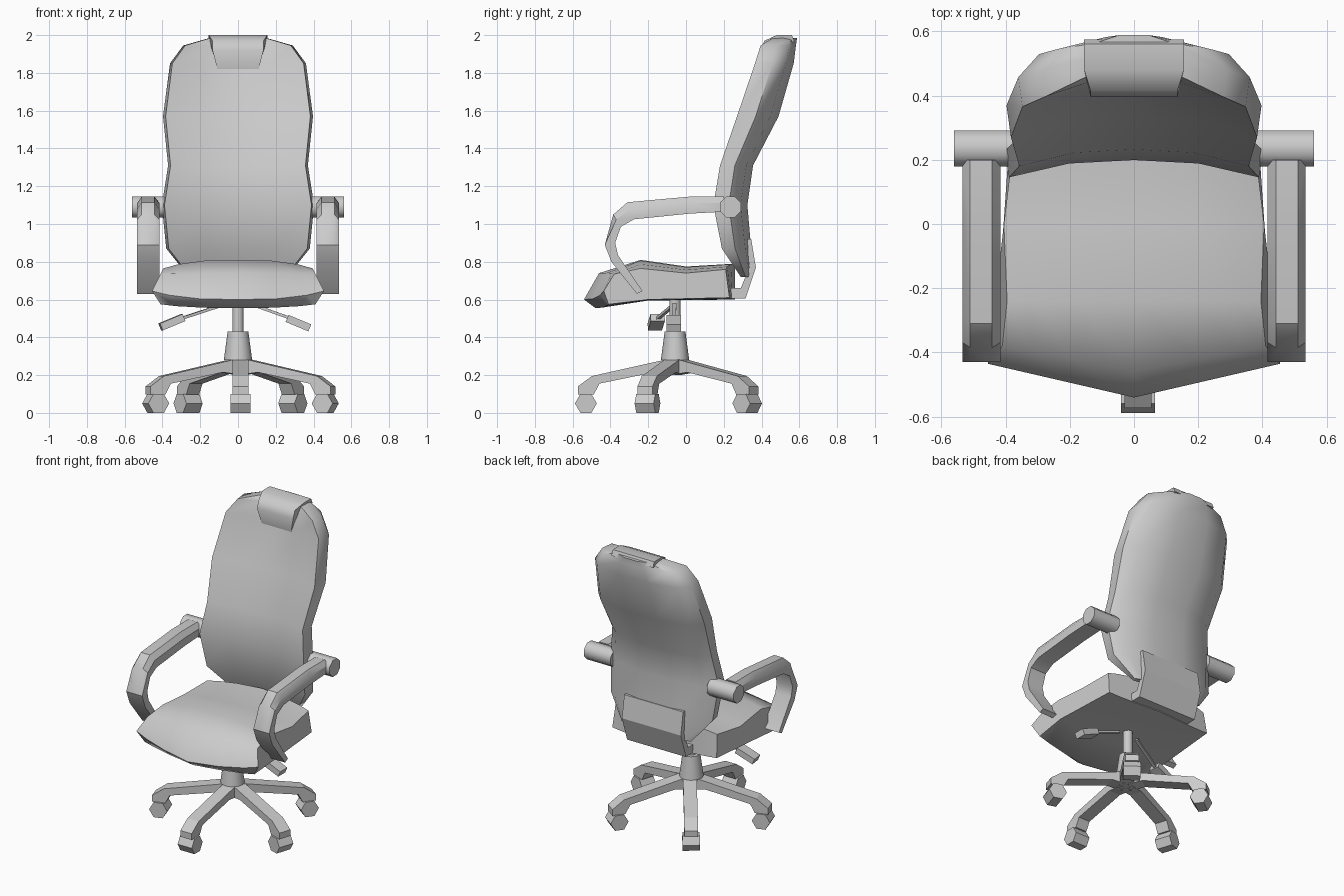
import bpy, bmesh, math
from mathutils import Matrix, Vector

if "Cube" in bpy.data.objects:
    bpy.data.objects.remove(bpy.data.objects["Cube"])


def loft(name, rings, matrix=None, smooth=None):
    """Skin a list of equal-length point rings and cap both ends."""
    bm = bmesh.new()
    rows = [[bm.verts.new(p) for p in ring] for ring in rings]
    n = len(rows[0])
    for a, b in zip(rows, rows[1:]):
        for i in range(n):
            j = (i + 1) % n
            bm.faces.new((a[i], a[j], b[j], b[i]))
    bm.faces.new(rows[0])
    bm.faces.new(rows[-1])
    if matrix:
        bm.transform(matrix)
    bmesh.ops.recalc_face_normals(bm, faces=bm.faces)
    me = bpy.data.meshes.new(name)
    bm.to_mesh(me)
    bm.free()
    ob = bpy.data.objects.new(name, me)
    bpy.context.collection.objects.link(ob)
    if smooth:
        bpy.ops.object.select_all(action='DESELECT')
        bpy.context.view_layer.objects.active = ob
        ob.select_set(True)
        bpy.ops.object.shade_smooth_by_angle(angle=math.radians(smooth))
    return ob


def extrude_x(name, profile, x0, x1, matrix=None, smooth=None):
    return loft(name, [[(x, y, z) for y, z in profile] for x in (x0, x1)], matrix, smooth)


def polygon(n, r, y, z, phase=0.0):
    return [(y + r * math.cos(2 * math.pi * (i + phase) / n),
             z + r * math.sin(2 * math.pi * (i + phase) / n)) for i in range(n)]


def bar(name, a, b, w, h):
    """Box running from a to b."""
    a, b = Vector(a), Vector(b)
    d = (b - a).normalized()
    side = d.cross(Vector((0, 0, 1))).normalized()
    up = side.cross(d)
    return loft(name, [[p + side * s * w / 2 + up * t * h / 2
                        for s, t in ((-1, -1), (1, -1), (1, 1), (-1, 1))] for p in (a, b)])


# Five-star base with hexagonal castors
leg = [(0, .29), (.06, .28), (.44, .195), (.515, .14), (.515, .098),
       (.43, .098), (.40, .155), (.11, .215), (0, .2)]
for k in range(5):
    m = Matrix.Translation((.013, -.058, 0)) @ Matrix.Rotation(math.radians(72 * k), 4, 'Z')
    extrude_x("base_leg", [(-r, z) for r, z in leg], -.042, .042, m)
    extrude_x("castor", polygon(6, .058, -.472, .0502), -.053, .053, m)

# Hub and gas column
bpy.ops.mesh.primitive_cone_add(vertices=12, radius1=.075, radius2=.055, depth=.15,
                                location=(0, -.058, .355))
bpy.context.object.name = "hub"
bpy.ops.object.shade_smooth_by_angle(angle=math.radians(40))
bpy.ops.mesh.primitive_cylinder_add(vertices=12, radius=.03, depth=.18, location=(0, -.058, .515))
bpy.context.object.name = "column"
bpy.ops.object.shade_smooth_by_angle(angle=math.radians(40))

# Levers under the seat
bar("left_lever_rod", (-.07, -.06, .575), (-.3, -.15, .5), .02, .015)
bar("left_lever_paddle", (-.29, -.15, .505), (-.41, -.165, .455), .075, .04)
bar("right_lever_rod", (.07, -.06, .575), (.28, -.065, .5), .02, .015)
bar("right_lever_paddle", (.26, -.065, .5), (.38, -.065, .45), .075, .04)

# Seat cushion, lofted side to side
mid = [(0, .26, .60), (0, .26, .79), (0, 0, .775), (0, -.24, .81),
       (0, -.46, .74), (0, -.54, .60), (0, -.48, .555), (0, -.2, .595)]
edge = [(.39, .23, .61), (.38, .21, .76), (.405, 0, .74), (.395, -.24, .765),
        (.41, -.38, .735), (.455, -.435, .645), (.41, -.41, .575), (.42, -.2, .60)]


def seat_ring(t):
    s, u = math.copysign(1, t), abs(t)
    zmix = u ** 3
    return [(s * u * e[0], c[1] + (e[1] - c[1]) * u, c[2] + (e[2] - c[2]) * zmix)
            for c, e in zip(mid, edge)]


loft("seat", [seat_ring(t) for t in (-1, -.8, -.45, 0, .45, .8, 1)], smooth=60)

# Backrest, lofted upwards: height, half width, front edge y, back centre y
rows = [(.72, .26, .29, .345), (.87, .38, .19, .345), (1.1, .403, .145, .325),
        (1.31, .37, .180, .355), (1.57, .397, .27, .49), (1.85, .36, .365, .57),
        (1.945, .29, .395, .582), (1.985, .15, .46, .588)]
section = [(0, .30), (.5, .24), (.965, 0), (1, .45), (.82, .8), (.3, 1)]
section += [(-x, y) for x, y in reversed(section[1:])]
loft("backrest", [[(x * w, f + y * (b - f), z) for x, y in section] for z, w, f, b in rows],
     smooth=50)

# Headrest pad draped over the top: half width, y, z
pad = [(.11, .41, 1.82), (.135, .395, 1.92), (.135, .415, 1.97), (.155, .48, 2.0),
       (.155, .56, 2.0), (.155, .575, 1.965), (.15, .50, 1.95), (.11, .47, 1.83)]
loft("headrest", [[(s * w, y, z) for w, y, z in pad] for s in (-1, 1)], smooth=50)

# Bracket joining the seat to the backrest
extrude_x("back_bracket", [(.23, .605), (.315, .605), (.37, .77), (.345, .92), (.32, .92),
                           (.335, .77), (.29, .66), (.23, .66)], -.22, .22)

# Armrests: curved band with a chamfered upper face, and pivot
outer = [(-.26, .63), (-.395, .80), (-.43, .89), (-.385, 1.05), (-.31, 1.115),
         (.02, 1.145), (.2, 1.145)]
inner = [(-.23, .645), (-.36, .835), (-.375, .90), (-.345, .985), (-.275, 1.025),
         (.02, 1.055), (.2, 1.065)]


def arm_ring(x, chamfer):
    band = []
    for (y, z), (v, w) in zip(outer, inner):
        c = chamfer if z > 1 else 0
        band.append((x, y + (v - y) * c, z + (w - z) * c))
    return band + [(x, y, z) for y, z in reversed(inner)]


for s, label in ((-1, "left"), (1, "right")):
    loft(label + "_armrest", [arm_ring(s * x, c) for x, c in
                              ((.416, .4), (.442, 0), (.51, 0), (.534, .4))], smooth=35)
    extrude_x(label + "_arm_pivot", polygon(8, .06, .235, 1.09, .5), s * .36, s * .56, smooth=50)
